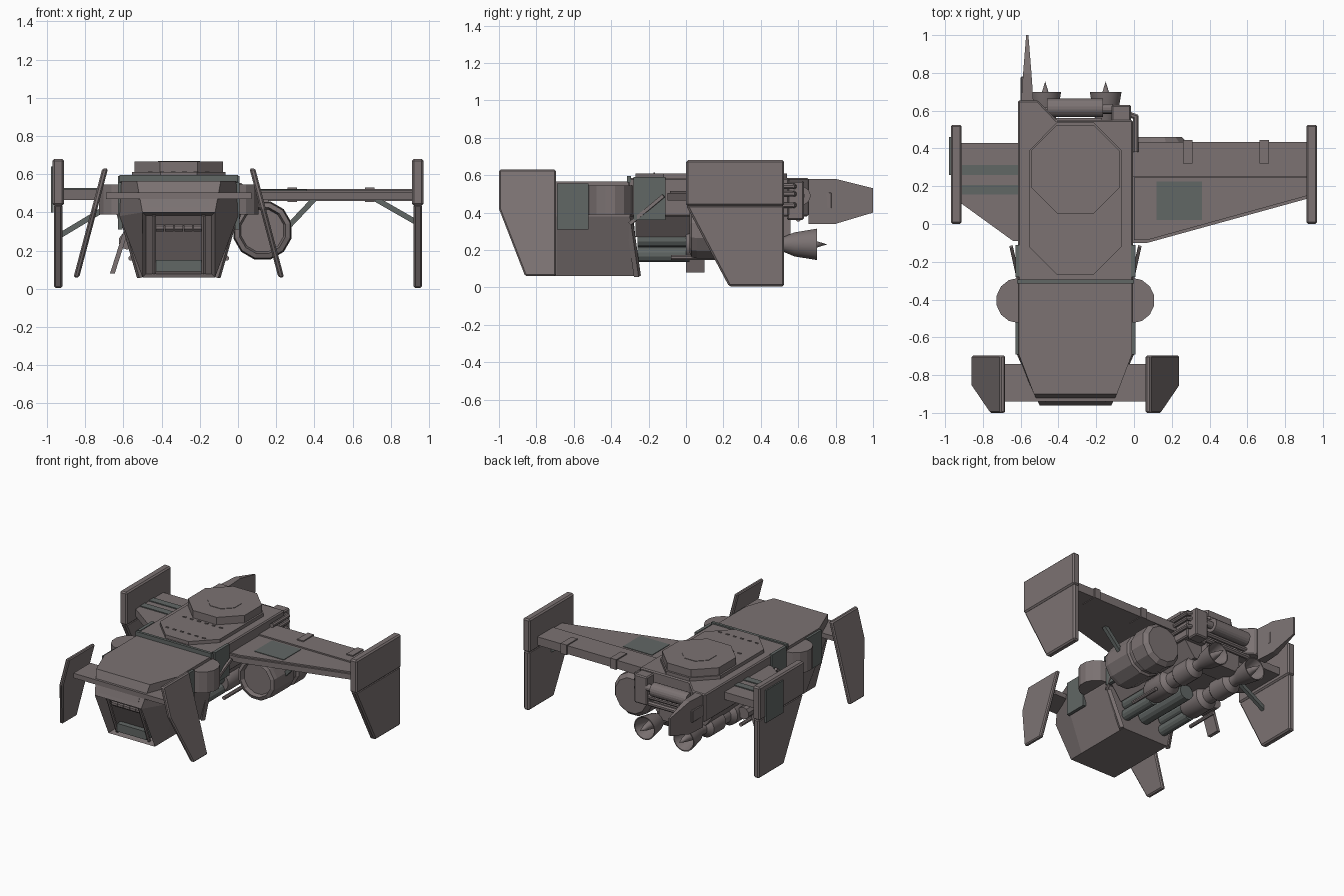
import bpy, bmesh, math
from mathutils import Vector

if "Cube" in bpy.data.objects:
    bpy.data.objects.remove(bpy.data.objects["Cube"])

CX = -0.31  # centre line of the off-centre hull


def material(name, col):
    m = bpy.data.materials.new(name)
    m.diffuse_color = (*col, 1)
    m.use_nodes = True
    m.node_tree.nodes["Principled BSDF"].inputs["Base Color"].default_value = m.diffuse_color
    return m


HULL = material("hull_grey", (0.20, 0.17, 0.17))
DARK = material("panel_grey", (0.12, 0.135, 0.13))


def mesh_obj(name, verts, faces, mat=HULL, bevel=0.0):
    bm = bmesh.new()
    vs = [bm.verts.new(v) for v in verts]
    for f in faces:
        bm.faces.new([vs[i] for i in f])
    bmesh.ops.remove_doubles(bm, verts=bm.verts, dist=1e-5)
    bmesh.ops.recalc_face_normals(bm, faces=bm.faces)
    me = bpy.data.meshes.new(name)
    bm.to_mesh(me)
    bm.free()
    me.materials.append(mat)
    o = bpy.data.objects.new(name, me)
    bpy.context.collection.objects.link(o)
    if bevel:
        b = o.modifiers.new("bevel", 'BEVEL')
        b.width, b.segments = bevel, 1
    return o


def loft(name, rings, mat=HULL, bevel=0.0):
    n = len(rings[0])
    verts = [p for r in rings for p in r]
    faces = [(k * n + i, k * n + (i + 1) % n, (k + 1) * n + (i + 1) % n, (k + 1) * n + i)
             for k in range(len(rings) - 1) for i in range(n)]
    faces += [tuple(range(n)), tuple(range((len(rings) - 1) * n, len(rings) * n))]
    return mesh_obj(name, verts, faces, mat, bevel)


def prism(name, pts, axis, a, b, mat=HULL, bevel=0.0, shear=lambda z: 0):
    def place(p, t):
        if axis == 'x':
            return (t + shear(p[1]), p[0], p[1])
        return (p[0], p[1], t)
    return loft(name, [[place(p, t) for p in pts] for t in (a, b)], mat, bevel)


def box(name, x, y, z, mat=HULL, bevel=0.0):
    return prism(name, [(x[0], y[0]), (x[1], y[0]), (x[1], y[1]), (x[0], y[1])], 'z', *z, mat, bevel)


def rod(name, p, q, r, n=12, mat=HULL):
    p, q = Vector(p), Vector(q)
    rot = (q - p).to_track_quat('Z', 'Y')
    ring = [rot @ Vector((r * math.cos((i + .5) * math.tau / n), r * math.sin((i + .5) * math.tau / n), 0))
            for i in range(n)]
    return loft(name, [[p + v for v in ring], [q + v for v in ring]], mat)


def lathe(name, prof, cx, cz, n=20, mat=HULL):
    verts = [(cx + r * math.cos((i + .5) * math.tau / n), y, cz + r * math.sin((i + .5) * math.tau / n))
             for r, y in prof for i in range(n)]
    faces = [(k * n + i, k * n + (i + 1) % n, (k + 1) * n + (i + 1) % n, (k + 1) * n + i)
             for k in range(len(prof) - 1) for i in range(n)]
    return mesh_obj(name, verts, faces, mat)


def octagon(cx, cy, hx, hy, c):
    return [(cx - hx + c, cy - hy), (cx + hx - c, cy - hy), (cx + hx, cy - hy + c), (cx + hx, cy + hy - c),
            (cx + hx - c, cy + hy), (cx - hx + c, cy + hy), (cx - hx, cy + hy - c), (cx - hx, cy - hy + c)]


# Cockpit: three-level sections tapering toward the nose, open mouth inset in the front
def section(levels):
    half = [(CX + w, y, z) for y, w, z in levels]
    return half + [(2 * CX - x, y, z) for x, y, z in reversed(half)]


cockpit = loft("cockpit", [section([(-0.30, .30, .565), (-0.30, .31, .38), (-0.25, .19, .06)]),
                           section([(-0.69, .30, .565), (-0.69, .31, .38), (-0.69, .19, .06)]),
                           section([(-0.90, .22, .565), (-0.96, .19, .40), (-0.80, .19, .06)])])
bm = bmesh.new()
bm.from_mesh(cockpit.data)
cap = min((f for f in bm.faces if len(f.verts) == 6), key=lambda f: f.calc_center_median().y)
lv = [v for v in cap.verts if abs(v.co.z - .40) < .01]
front = bmesh.utils.face_split(cap, lv[0], lv[1])[0]
mouth = min((f for f in bm.faces if f.calc_center_median().y < -.8 and f.normal.y < -.3),
            key=lambda f: f.calc_center_median().z)
bmesh.ops.inset_individual(bm, faces=[mouth], thickness=.025)
for v in mouth.verts:
    v.co.y += .08
bm.to_mesh(cockpit.data)
bm.free()

# Nose slit, mouth posts and sill
prism("nose_slit", [(-.935, .48), (-.952, .425), (-.94, .425), (-.925, .48)], 'x', CX - .16, CX + .16)
for s in (-1, 1):
    rod("mouth_post", (CX + s * .13, -.90, .385), (CX + s * .13, -.78, .08), .012, 6)
box("mouth_sill", (CX - .12, CX + .12), (-.80, -.70), (.09, .15), DARK)
for i in range(5):
    x = CX - .1 + i * .05
    rod("mouth_roller", (x - .023, -.84, .32), (x + .023, -.84, .32), .022, 8)

# Main hull slab with notched tail, tapered belly and core
prism("main_hull", [(-.615, -.31), (-.005, -.31), (-.005, .55), (-.41, .55), (-.51, .655), (-.615, .655)],
      'z', .38, .585, HULL, .008)
loft("hull_belly", [[(CX - w, -.27, z), (CX + w, -.27, z), (CX + w, .50, z), (CX - w, .50, z)]
                    for w, z in ((.29, .39), (.20, .27))])
box("deck_front_seam", (-.62, 0), (-.315, -.295), (.56, .595), DARK)
box("tail_block", (-.12, -.015), (.54, .63), (.36, .57), HULL, .008)
box("tail_block_left", (-.60, -.54), (.62, .78), (.42, .51), HULL, .005)
box("engine_mount", (-.45, -.17), (.40, .56), (.25, .42))
rod("cross_tank", (-.46, .615, .49), (-.165, .615, .49), .05, 20)
rod("cross_tank_neck", (-.18, .61, .49), (-.11, .61, .49), .025, 12)
for z in (.37, .42):
    rod("rear_pipe", (-.50, .60, z), (-.12, .60, z), .018, 8)

# Tail fin, tapering to a thin rear edge
loft("tail_fin", [[(-.565 + s * w, y, z) for y, z, w in
                   ((.655, .34, .032), (.655, .58, .032), (.80, .58, .022), (1.0, .53, .006),
                    (1.0, .40, .006), (.80, .34, .022))] for s in (-1, 1)])

# Roof platform and turret ring
prism("roof_platform", octagon(CX, .135, .245, .405, .15), 'z', .58, .61)
prism("turret", octagon(CX, .29, .232, .235, .135), 'z', .60, .665)
prism("turret_hatch", octagon(CX, .29, .11, .11, .065), 'z', .66, .668)
for y in (.03, -.17):
    for i in range(6):
        x = CX - .15 + i * .06
        box("roof_bolt", (x - .012, x + .012), (y - .005, y + .005), (.605, .615))

# Wings
prism("long_wing", [(-.02, -.10), (.07, -.10), (.94, .14), (.94, .43), (-.02, .43)], 'z', .465, .505)
box("long_wing_flap", (-.02, .93), (.25, .435), (.46, .522))
prism("long_wing_skin", [(0, -.085), (.07, -.085), (.92, .15), (.92, .245), (0, .245)], 'z', .50, .515)
box("wing_patch", (.12, .36), (.02, .225), (.51, .519), DARK)
for x in (.285, .69):
    box("flap_hinge", (x - .025, x + .025), (.32, .445), (.455, .53))
prism("short_wing", [(-.60, -.09), (-.64, -.09), (-.93, .12), (-.93, .43), (-.60, .43)], 'z', .465, .52)
for y in (.155, .26):
    box("short_wing_slot", (-.91, -.615), (y, y + .052), (.505, .527), DARK)

# Wing struts
for p, q in (((.22, .17, .28), (.40, .17, .47)), ((.72, .25, .47), (.93, .25, .35)), ((-.93, .25, .28), (-.63, .25, .46))):
    rod("wing_strut", p, q, .02, 4, DARK)

# Wing-tip plates: upper and lower parts
for x0, x1 in ((.912, .97), (-.97, -.912)):
    prism("tip_plate_upper", [(0, .435), (.525, .435), (.525, .68), (0, .68)], 'x', x0, x1, HULL, .01)
    prism("tip_plate_lower", [(0, .44), (.23, .005), (.525, .005), (.525, .44)], 'x', x0 + .006, x1 - .006, HULL, .01)
box("tip_hatch", (-.98, -.965), (.26, .46), (.40, .64), DARK)

# Front canard bar and leaning canard plates
box("canard_bar", (CX - .38, CX + .38), (-.94, -.74), (.47, .505))
canard = [(-1, .63), (-1, .42), (-.86, .06), (-.695, .06), (-.695, .63)]
for s in (-1, 1):
    c = CX + s * .385
    prism("canard_plate", canard, 'x', c - .015, c + .015, HULL, .008, lambda z, s=s: s * (.63 - z) * .265)

# Side drums, cheek panels and braces on both hull sides
for s in (-1, 1):
    rod("side_drum", (CX + s * .30, -.405, .39), (CX + s * .30, -.405, .545), .12, 14)
    xs = sorted((CX + s * .295, CX + s * .318))
    box("cheek_panel", xs, (-.69, -.52), (.31, .555), DARK)
    box("shoulder_panel", xs, (-.28, -.11), (.36, .59), DARK)
    rod("shoulder_brace", (CX + s * .30, -.30, .34), (CX + s * .34, -.12, .49), .013, 4)
    rod("lower_brace", (CX + s * .28, -.30, .34), (CX + s * .20, -.26, .06), .02, 4)

# Main engines with two barrel stages, flared nozzle and centre spike
engine = [(0, 0), (.07, 0), (.085, .03), (.085, .19), (.055, .22), (.055, .29), (.075, .31), (.075, .45),
          (.04, .48), (.04, .52), (.065, .58), (.085, .70), (.078, .70), (.04, .58), (.02, .69), (0, .755)]
for s in (-1, 1):
    x = CX + s * .16
    o = lathe("engine", engine, x, .23)
    bpy.context.view_layer.objects.active = o
    o.select_set(True)
    bpy.ops.object.shade_smooth_by_angle()
    o.select_set(False)
    box("engine_hanger", (x - .03, x + .03), (.06, .42), (.26, .40))
    for dz in (-.055, .025):
        rod("fuel_tank", (x, -.26, .23 + dz), (x, .02, .23 + dz), .04, 12, DARK)
    rod("engine_pipe", (x + s * .09, -.08, .16), (x + s * .09, .16, .16), .014, 8)
rod("centre_tank", (CX, -.26, .22), (CX, .18, .22), .055, 14, DARK)

# Small landing skid, left
loft("skid_left", [[(-.60, y, .30), (-.575, y, .30), (-.645, y, .08), (-.67, y, .08)] for y in (0, .10)])
rod("left_tank", (-.58, .02, .25), (-.58, .16, .25), .045, 10)

# Round pod beneath the long wing
lathe("wing_pod", [(0, .05), (.115, .05), (.125, .02), (.15, .03), (.155, .06), (.155, .26), (.14, .27), (.14, .30),
                   (.158, .31), (.158, .43), (.13, .46), (0, .46)], .128, .305, 12)
box("pod_mount", (-.03, .16), (.08, .38), (.38, .47))

# Bent pipes behind the long wing root
for z in (.44, .50, .54):
    rod("root_pipe", (.01, .38, z), (.01, .575, z), .016, 8)
    rod("root_pipe_bend", (.015, .565, z), (-.08, .60, z), .016, 8)
